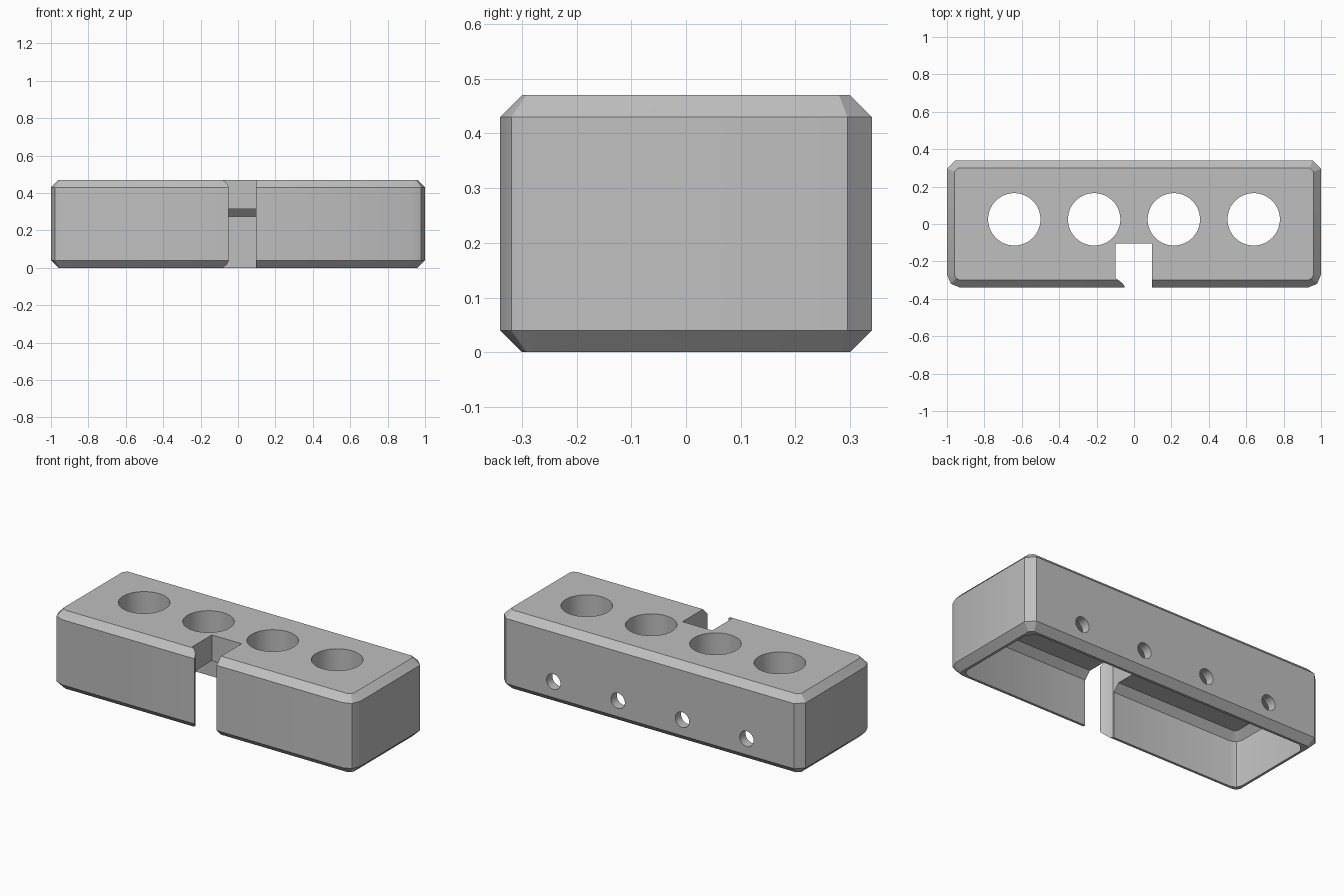
import bpy, bmesh
from math import sin, cos, pi

cube = bpy.data.objects.get("Cube")
if cube:
    bpy.data.objects.remove(cube, do_unlink=True)

grey = bpy.data.materials.new("matte grey")
grey.use_nodes = True
grey.diffuse_color = (0.52, 0.52, 0.52, 1)
grey.node_tree.nodes["Principled BSDF"].inputs["Base Color"].default_value = (0.52, 0.52, 0.52, 1)


def outline(inset, back_cut, front_radius):
    """Plan view: cut corners at the back, two-step rounded corners at the front."""
    hx, hy = 1 - inset, 0.34 - inset
    r = front_radius
    right = [(hx - r + r * sin(a), -hy + r - r * cos(a)) for a in (0, pi / 4, pi / 2)]
    right += [(hx, hy - back_cut), (hx - back_cut, hy)]
    return right + [(-x, y) for x, y in reversed(right)]


def circle(cx, cy, r, steps=48):
    return [(cx + r * cos(2 * pi * i / steps), cy + r * sin(2 * pi * i / steps)) for i in range(steps)]


def loft(name, layers, to_xyz=lambda x, y, z: (x, y, z)):
    """Closed solid through a stack of (height, outline) layers."""
    bm = bmesh.new()
    rings = [[bm.verts.new(to_xyz(x, y, z)) for x, y in pts] for z, pts in layers]
    n = len(rings[0])
    for low, high in zip(rings, rings[1:]):
        for i in range(n):
            j = (i + 1) % n
            bm.faces.new((low[i], low[j], high[j], high[i]))
    bm.faces.new(rings[0][::-1])
    bm.faces.new(rings[-1])
    bmesh.ops.recalc_face_normals(bm, faces=bm.faces)
    mesh = bpy.data.meshes.new(name)
    bm.to_mesh(mesh)
    bm.free()
    mesh.materials.append(grey)
    obj = bpy.data.objects.new(name, mesh)
    bpy.context.collection.objects.link(obj)
    return obj


# Chamfered outer block
small, full = outline(0.04, 0.02, 0.03), outline(0, 0.045, 0.07)
body = loft("holder_body", [(0, small), (0.04, full), (0.43, full), (0.47, small)])

# Hollow underside with a chamfered ceiling
cavity, ceiling = outline(0.055, 0.045, 0.045), outline(0.095, 0.022, 0.022)
cutters = [loft("cavity_cutter", [(-0.1, cavity), (0.275, cavity), (0.315, ceiling)])]

# Front slot with a slanted lip on one side
slot = [(-0.05, -0.5), (-0.05, -0.335), (-0.06, -0.318), (-0.08, -0.302), (-0.1, -0.29),
        (-0.1, -0.105), (0.097, -0.105), (0.097, -0.5)]
cutters.append(loft("slot_cutter", [(-0.1, slot), (0.6, slot)]))

# Large holes in the top, each with a small hole in the back wall
for x in (-0.64, -0.213, 0.213, 0.64):
    ring = circle(x, 0.025, 0.14, 64)
    cutters.append(loft("top_hole_cutter", [(0.25, ring), (0.6, ring)]))
    ring = circle(x, 0.135, 0.046, 32)
    cutters.append(loft("back_hole_cutter", [(0.2, ring), (0.45, ring)],
                        lambda px, pz, depth: (px, depth, pz)))

for cutter in cutters:
    mod = body.modifiers.new(cutter.name, 'BOOLEAN')
    mod.operation = 'DIFFERENCE'
    mod.solver = 'EXACT'
    mod.object = cutter

# Apply the cuts, then drop the helpers
bpy.context.view_layer.update()
result = bpy.data.meshes.new_from_object(body.evaluated_get(bpy.context.evaluated_depsgraph_get()))
body.modifiers.clear()
body.data = result
body.data.name = "holder_body"
for cutter in cutters:
    bpy.data.objects.remove(cutter, do_unlink=True)

bpy.ops.object.select_all(action='DESELECT')
body.select_set(True)
bpy.context.view_layer.objects.active = body
bpy.ops.object.shade_smooth_by_angle(angle=pi / 6)
